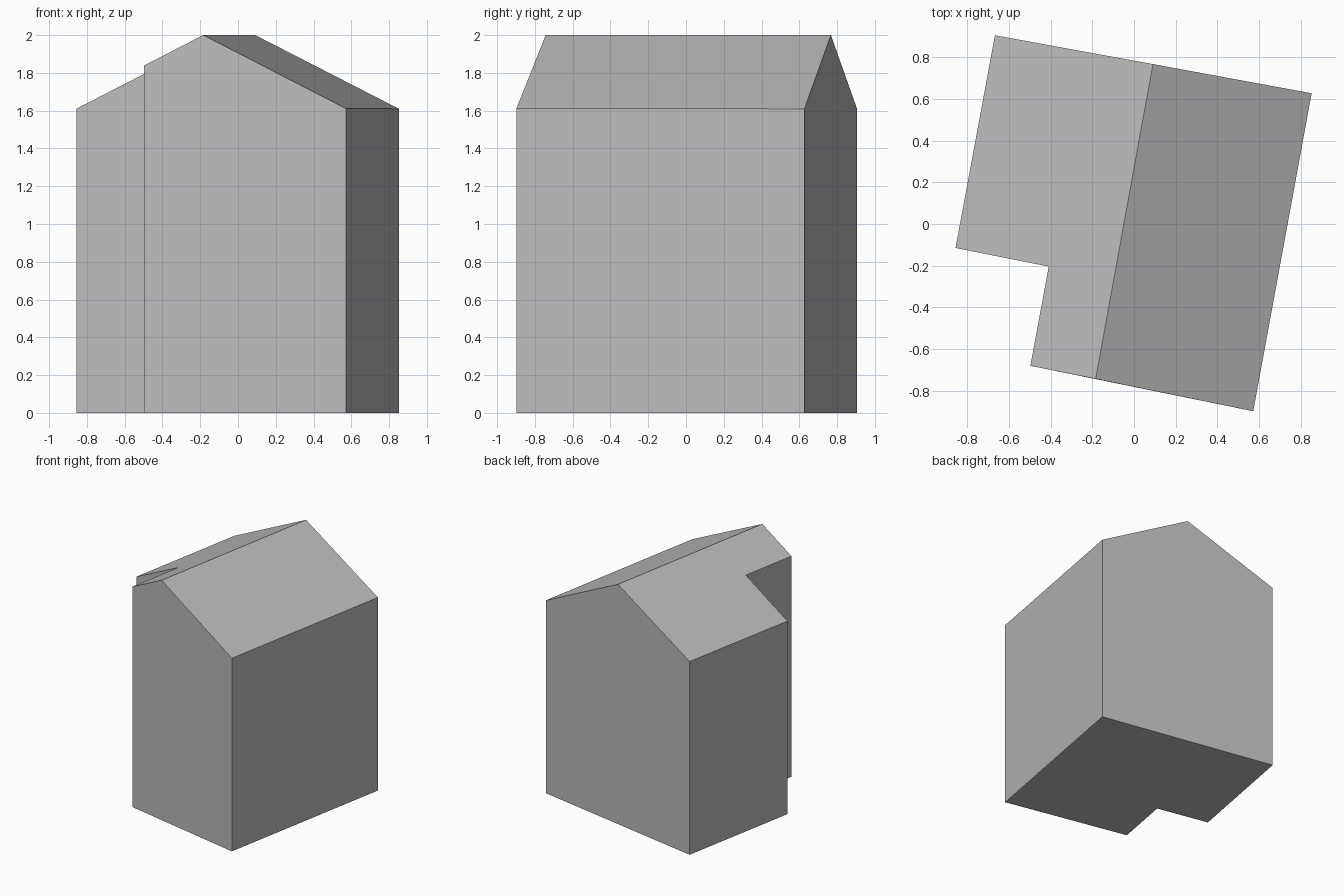
import bpy
import bmesh
from mathutils import Vector

cube = bpy.data.objects.get("Cube")
if cube:
    bpy.data.objects.remove(cube, do_unlink=True)

# One flat grey for the whole building
grey = bpy.data.materials.new("plain grey")
grey.use_nodes = True
colour = (0.5, 0.5, 0.5, 1)
grey.diffuse_color = colour
grey.node_tree.nodes["Principled BSDF"].inputs["Base Color"].default_value = colour

# Footprint corners, counter-clockwise, with a notch at the front
front_left, back_left = Vector((0.572, -0.898)), Vector((0.852, 0.627))
back_right, outer_notch = Vector((-0.667, 0.905)), Vector((-0.856, -0.115))
inner_notch, front_right = Vector((-0.409, -0.204)), Vector((-0.497, -0.680))
outline = [front_left, back_left, back_right, outer_notch, inner_notch, front_right]

# Ridge line and roof pitch
RIDGE, EAVES = 2.0, 1.61
ridge_front, ridge_back = Vector((-0.184, -0.743)), Vector((0.091, 0.767))
along = (ridge_back - ridge_front).normalized()
half_width = abs(along.cross(back_left - ridge_front))


def roof_height(p):
    away = abs(along.cross(p - ridge_front))
    return RIDGE - (RIDGE - EAVES) * away / half_width


bm = bmesh.new()
base = [bm.verts.new((p.x, p.y, 0)) for p in outline]
eaves = [bm.verts.new((p.x, p.y, roof_height(p))) for p in outline]
peak_front = bm.verts.new((*ridge_front, RIDGE))
peak_back = bm.verts.new((*ridge_back, RIDGE))

# Walls, with a peak in the two gable walls
peaks = {1: [peak_back], 5: [peak_front]}
for i in range(len(outline)):
    j = (i + 1) % len(outline)
    bm.faces.new([base[i], base[j], eaves[j], *peaks.get(i, []), eaves[i]])

# Floor and two roof slopes
bm.faces.new(base[::-1])
bm.faces.new([eaves[0], eaves[1], peak_back, peak_front])
bm.faces.new([*eaves[2:], peak_front, peak_back])
bmesh.ops.recalc_face_normals(bm, faces=bm.faces[:])

mesh = bpy.data.meshes.new("gabled_house")
bm.to_mesh(mesh)
bm.free()
mesh.materials.append(grey)
house = bpy.data.objects.new("gabled_house", mesh)
bpy.context.collection.objects.link(house)
